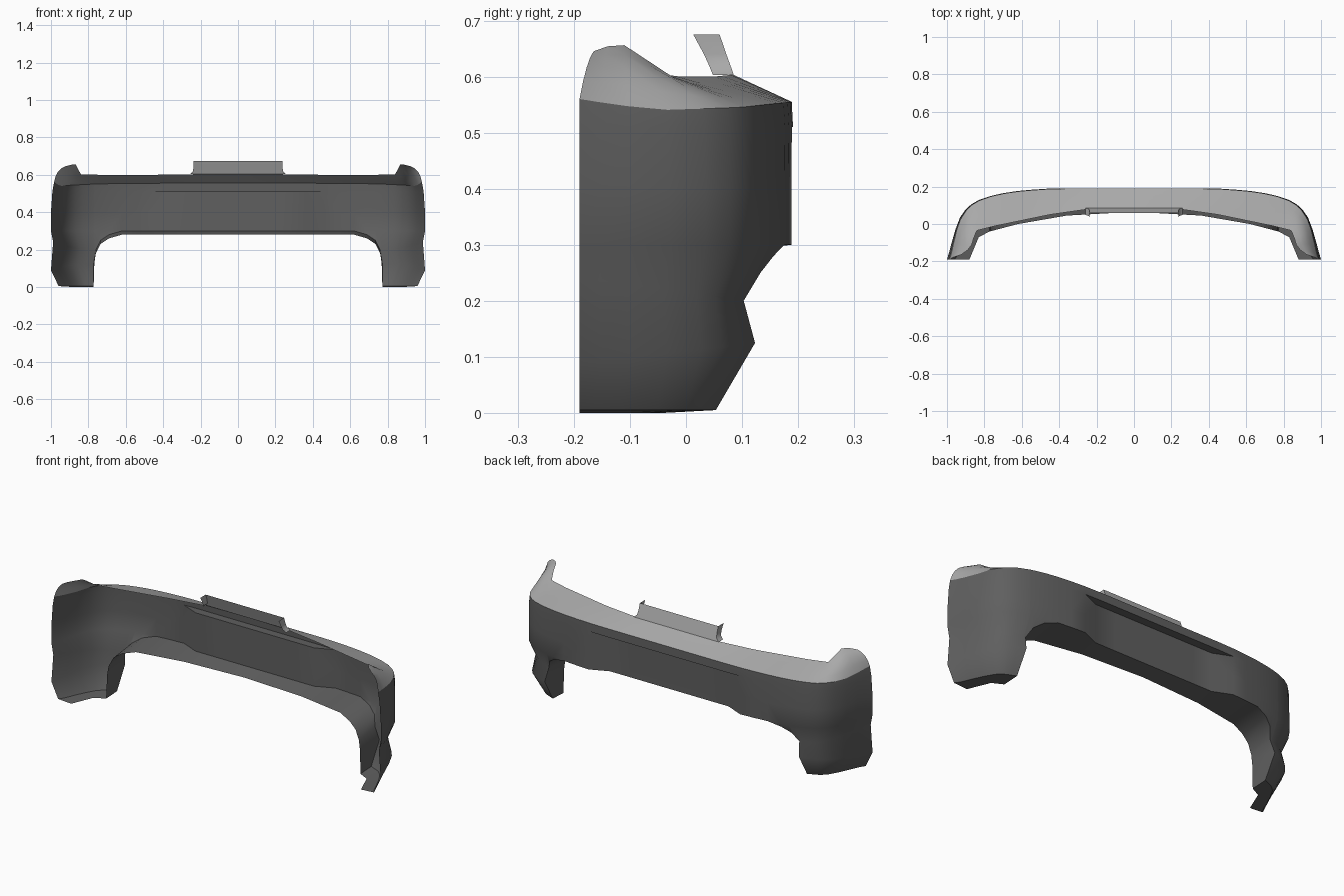
import bpy
import bmesh
import math
from mathutils import Vector

cube = bpy.data.objects.get("Cube")
if cube:
    bpy.data.objects.remove(cube)


def make_material(name, value):
    mat = bpy.data.materials.new(name)
    mat.use_nodes = True
    color = (value, value, value, 1.0)
    mat.diffuse_color = color
    mat.node_tree.nodes["Principled BSDF"].inputs["Base Color"].default_value = color
    return mat


def interp(key, table):
    """Piecewise linear lookup; each row is (key, values...)."""
    if key <= table[0][0]:
        return table[0][1:]
    for low, high in zip(table, table[1:]):
        if key <= high[0]:
            t = (key - low[0]) / (high[0] - low[0])
            return [a + (b - a) * t for a, b in zip(low[1:], high[1:])]
    return table[-1][1:]


def make_sheet(name, columns, mat, mirrored=True):
    """Loft a sheet through columns of points."""
    bm = bmesh.new()
    grid = [[bm.verts.new(p) for p in column] for column in columns]
    for left, right in zip(grid, grid[1:]):
        for i in range(len(left) - 1):
            bm.faces.new((left[i], left[i + 1], right[i + 1], right[i]))
    bmesh.ops.remove_doubles(bm, verts=bm.verts[:], dist=0.0005)
    bmesh.ops.recalc_face_normals(bm, faces=bm.faces[:])
    mesh = bpy.data.meshes.new(name)
    bm.to_mesh(mesh)
    bm.free()
    mesh.materials.append(mat)
    obj = bpy.data.objects.new(name, mesh)
    bpy.context.collection.objects.link(obj)
    bpy.ops.object.select_all(action="DESELECT")
    obj.select_set(True)
    bpy.context.view_layer.objects.active = obj
    bpy.ops.object.shade_smooth_by_angle(angle=math.radians(48))
    if mirrored:
        mirror = obj.modifiers.new("Mirror", "MIRROR")
        mirror.use_clip = True
    return obj


dark_grey = make_material("dark grey plastic", 0.115)
light_grey = make_material("light grey trim", 0.4)

# Outer plan curve of the left half, from the centre to the end of the wing
path = [(0, .19), (.24, .19), (.36, .19), (.46, .188), (.54, .183), (.62, .176),
        (.69, .166), (.735, .157), (.76, .151), (.768, .149), (.772, .148),
        (.83, .128), (.87, .105), (.9, .078), (.93, .035), (.955, -.03),
        (.975, -.1), (.988, -.15), (1, -.19)]
# Lower edge height, bottom flange edge and top lip edge, all keyed by x
lower_edge = [(.62, .3), (.69, .28), (.735, .25), (.76, .2), (.768, .15), (.772, .005)]
flange_edge = [(0, 0, .065), (.36, .36, .045), (.62, .62, 0),
               (.772, .772, -.04), (.9, .83, -.07), (1, .88, -.19)]
lip_edge = [(0, 0, .085, .603), (.24, .24, .08, .603), (.46, .45, .05, .6),
            (.772, .74, -.01, .6), (.93, .84, -.035, .603), (.955, .857, -.075, .633),
            (.975, .867, -.11, .656), (.988, .89, -.14, .654), (1, .925, -.165, .645)]
recess_depth = [(.36, .045), (.46, 0)]
seam_height = [(-.19, .56), (-.05, .54), (.1, .545), (.19, .555)]
LEDGE, END = .51, -.19

wall_columns, lip_columns = [], []
for i, (x, y) in enumerate(path):
    before = Vector(path[max(i - 1, 0)])
    after = Vector(path[min(i + 1, len(path) - 1)])
    tangent = (after - before).normalized()
    # The wall leans straight forward along the back, and sideways on the wing
    inward = Vector((tangent.y, -tangent.x)) if x > .78 else Vector((0, -1))
    t = (y - END) / .34
    seam = interp(y, seam_height)[0]
    low, high = .09 + .035 * t, .24 - .04 * t
    # Inward offset of the wall against height: a waist above a flared foot
    profile = [(0, .045 + .053 * t), (low, .025 * t), (high, .012 + .036 * t),
               (.3, 0), (.4, 0), (LEDGE, .008 * (1 - t)), (seam, .017 - .014 * t)]
    bottom = interp(x, lower_edge)[0]
    depth = interp(x, recess_depth)[0]

    def wall_point(z, recess=0):
        z = max(z, bottom)
        p = Vector((x, y)) + inward * (interp(z, profile)[0] + recess)
        return Vector((p.x, max(p.y, END), z))

    top = wall_point(seam)
    column = [top, wall_point(LEDGE)]
    column += [wall_point(z, depth) for z in (LEDGE, .4, .3, high, low, 0)]
    # Bottom flange folded inward
    column.append(Vector((*interp(x, flange_edge), max(bottom - .02, 0))))
    wall_columns.append(column)

    # Top lip, curving up into a raised horn at the wing
    edge = Vector(interp(x, lip_edge))
    bulge = min(max((x - .85) / .1, 0), 1)
    control = (top + edge) / 2 + Vector((.018, 0, .026)) * bulge
    lip_columns.append([top.lerp(control, s).lerp(control.lerp(edge, s), s)
                        for s in (0, .25, .5, .75, 1)])

make_sheet("bumper_shell", wall_columns, dark_grey)
make_sheet("top_lip", lip_columns, light_grey)

# Upright centre tab with short forward ears
tab_rows = [(.603, .258, .085, .048), (.618, .241, .08, .042),
            (.64, .238, .072, .032), (.675, .238, .06, .013)]
tab_columns = [[(-w, front, z), (-w, back, z), (w, back, z), (w, front, z)]
               for z, w, back, front in tab_rows]
make_sheet("centre_tab", tab_columns, light_grey, mirrored=False)
